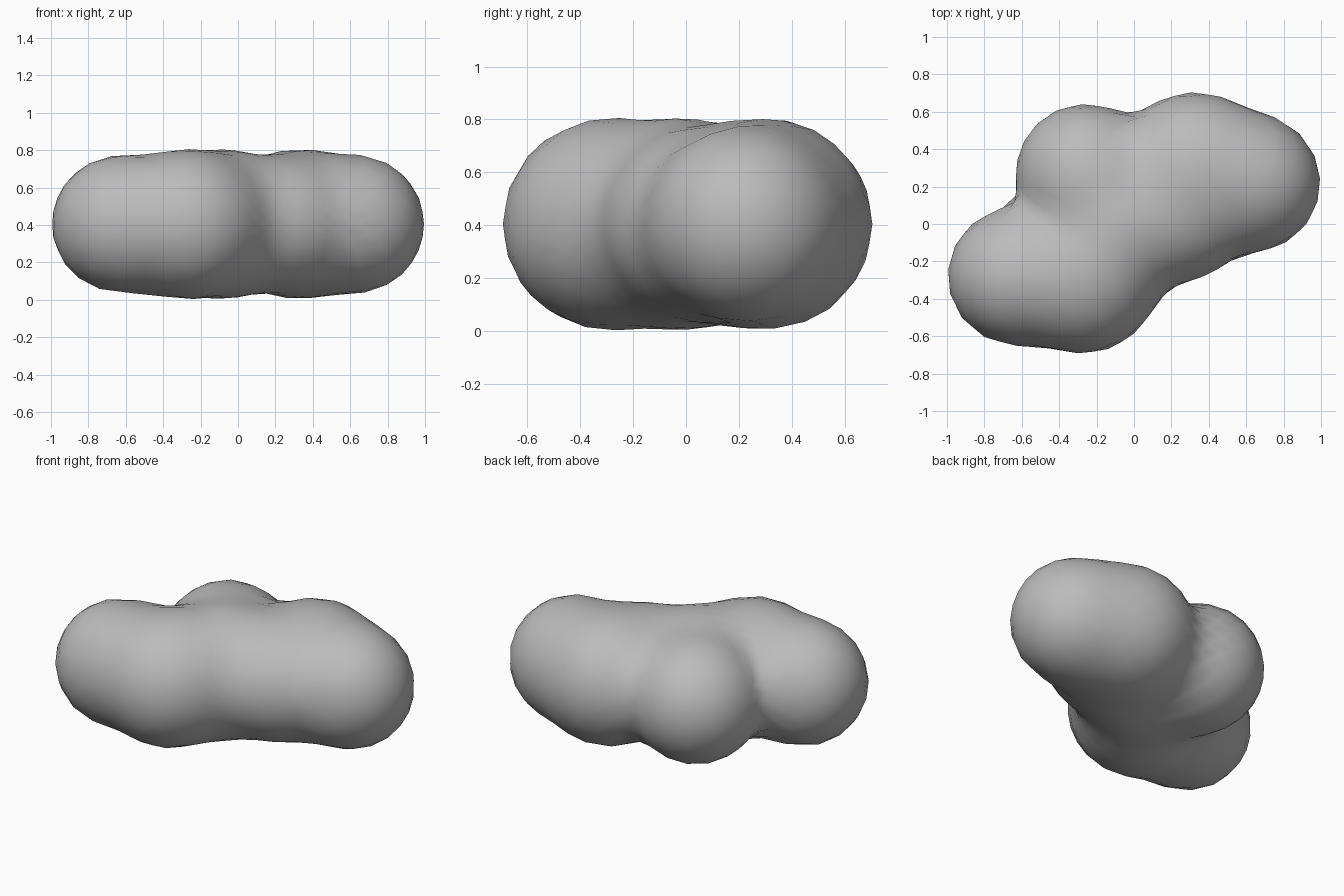
import bpy, bmesh, math
from mathutils import Vector

cube = bpy.data.objects.get("Cube")
if cube:
    bpy.data.objects.remove(cube, do_unlink=True)

grey = bpy.data.materials.new("plain_grey")
grey.use_nodes = True
grey.diffuse_color = (0.5, 0.5, 0.5, 1)
grey.node_tree.nodes["Principled BSDF"].inputs["Base Color"].default_value = (0.5, 0.5, 0.5, 1)

MID_Z = 0.405   # height of the plane holding every lobe
BLEND = 0.05    # softness of the joins

# Lobes: x, y, radius
lobes = [
    (-0.63, -0.28, 0.365),
    (-0.27, -0.295, 0.395),
    (-0.08, -0.02, 0.39),
    (-0.26, 0.27, 0.37),
    (0.25, 0.05, 0.345),
    (0.32, 0.31, 0.393),
    (0.63, 0.22, 0.365),
]


def field(p):
    """Smooth union of all lobes, negative inside."""
    total = sum(math.exp(-((p - Vector((x, y, 0))).length - r) / BLEND) for x, y, r in lobes)
    return -BLEND * math.log(total)


def surface_point(direction):
    """Find where a ray from the centre leaves the blended lobes."""
    near, far = 0.0, 1.4
    for _ in range(24):
        mid = (near + far) / 2
        if field(direction * mid) < 0:
            near = mid
        else:
            far = mid
    return direction * near


# Blended body, pushed out from a squashed sphere
bm = bmesh.new()
bmesh.ops.create_icosphere(bm, subdivisions=4, radius=1)
for v in bm.verts:
    d = Vector((v.co.x, v.co.y * 0.75, v.co.z * 0.5)).normalized()
    v.co = surface_point(d) + Vector((0, 0, MID_Z))
bmesh.ops.recalc_face_normals(bm, faces=bm.faces)
for f in bm.faces:
    f.smooth = True

mesh = bpy.data.meshes.new("lobed_body")
bm.to_mesh(mesh)
bm.free()
mesh.materials.append(grey)
body = bpy.data.objects.new("lobed_body", mesh)
bpy.context.scene.collection.objects.link(body)
